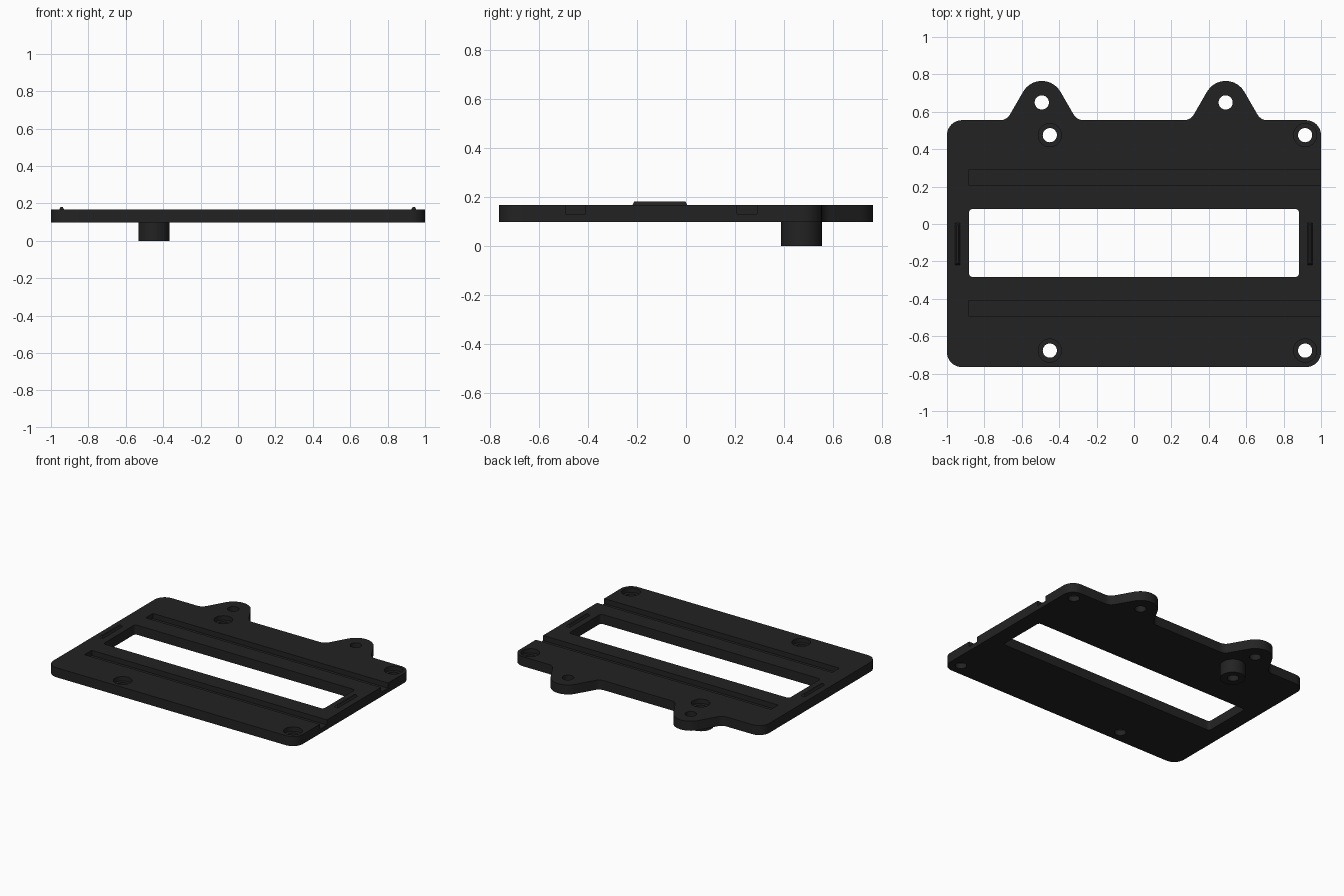
import bpy, bmesh, math
from mathutils import Vector

if "Cube" in bpy.data.objects:
    bpy.data.objects.remove(bpy.data.objects["Cube"])

Z0, Z1 = 0.098, 0.167          # underside and top of the plate

black = bpy.data.materials.new("matte black")
black.diffuse_color = (0.0165, 0.0165, 0.0165, 1)
black.use_nodes = True
black.node_tree.nodes["Principled BSDF"].inputs["Base Color"].default_value = black.diffuse_color


def rounded(points, steps=10):
    """Outline from (x, y, corner radius) points."""
    out = []
    n = len(points)
    for i, (x, y, r) in enumerate(points):
        p = Vector((x, y))
        a = (Vector(points[i - 1][:2]) - p).normalized()
        b = (Vector(points[(i + 1) % n][:2]) - p).normalized()
        half = a.angle(b) / 2
        if r == 0:
            out.append(p)
            continue
        c = p + (a + b).normalized() * (r / math.sin(half))
        start = p + a * (r / math.tan(half)) - c
        end = p + b * (r / math.tan(half)) - c
        turn = math.atan2(start.x * end.y - start.y * end.x, start.dot(end))
        for k in range(steps + 1):
            t = turn * k / steps
            out.append(c + Vector((start.x * math.cos(t) - start.y * math.sin(t),
                                   start.x * math.sin(t) + start.y * math.cos(t))))
    return out


def circle(x, y, r, n=40):
    return [Vector((x + r * math.cos(2 * math.pi * i / n),
                    y + r * math.sin(2 * math.pi * i / n))) for i in range(n)]


def rect(x0, x1, y0, y1, r=0):
    return rounded([(x0, y0, r), (x1, y0, r), (x1, y1, r), (x0, y1, r)])


def prism(name, outline, z0, z1):
    bm = bmesh.new()
    face = bm.faces.new([bm.verts.new((p.x, p.y, z0)) for p in outline])
    ext = bmesh.ops.extrude_face_region(bm, geom=[face])
    bmesh.ops.translate(bm, vec=(0, 0, z1 - z0),
                        verts=[v for v in ext["geom"] if isinstance(v, bmesh.types.BMVert)])
    bmesh.ops.recalc_face_normals(bm, faces=bm.faces)
    mesh = bpy.data.meshes.new(name)
    bm.to_mesh(mesh)
    bm.free()
    ob = bpy.data.objects.new(name, mesh)
    bpy.context.collection.objects.link(ob)
    mesh.materials.append(black)
    return ob


def combine(target, tool, operation):
    tool.hide_render = True
    mod = target.modifiers.new("bool", "BOOLEAN")
    mod.operation, mod.solver, mod.object = operation, "EXACT", tool
    bpy.context.view_layer.objects.active = target
    bpy.ops.object.modifier_apply(modifier=mod.name)
    bpy.data.objects.remove(tool, do_unlink=True)


def cut(outline, z0, z1):
    combine(plate, prism("cutter", outline, z0, z1), "DIFFERENCE")


# plate with two rounded mounting tabs on its back edge
BACK, FRONT, TAB_Y, TAB_R = 0.555, -0.765, 0.65, 0.115
apex = TAB_Y + TAB_R / math.sin(math.radians(30))
foot = (apex - BACK) / math.tan(math.radians(60))
outline = [(-1, FRONT, 0.08), (1, FRONT, 0.08), (1, BACK, 0.08)]
for x in (0.49, -0.493):
    outline += [(x + foot, BACK, 0.06), (x, apex, TAB_R), (x - foot, BACK, 0.06)]
outline.append((-1, BACK, 0.08))
plate = prism("mounting_plate", rounded(outline), Z0, Z1)

# standoff boss below
combine(plate, prism("standoff", circle(-0.45, 0.472, 0.083), 0, Z0 + 0.01), "UNION")

# central window
cut(rect(-0.882, 0.882, -0.283, 0.08, 0.02), -0.1, 0.3)

# rail grooves, open at the right edge
for y0, y1 in ((0.208, 0.29), (-0.492, -0.41)):
    cut(rect(-0.885, 1.1, y0, y1), 0.13, 0.3)

# counterbored screw holes and plain tab holes
for x in (-0.45, 0.915):
    for y in (0.475, -0.677):
        cut(circle(x, y, 0.062), 0.135, 0.3)
        cut(circle(x, y, 0.038), -0.1, 0.3)
for x in (-0.493, 0.49):
    cut(circle(x, TAB_Y, 0.038), -0.1, 0.3)

# small snap ridges with sloped ends and sides
ridges = []
for name, x in (("left_ridge", -0.943), ("right_ridge", 0.94)):
    ridge = prism(name, rect(x - 0.016, x + 0.016, -0.222, 0.008), Z1 - 0.005, 0.182)
    for v in ridge.data.vertices:
        if v.co.z > Z1:
            v.co.x = x + (v.co.x - x) * 0.35
            v.co.y += 0.01 if v.co.y < -0.1 else -0.01
    ridges.append(ridge)

# smooth round walls, crisp edges
bpy.ops.object.select_all(action="DESELECT")
plate.select_set(True)
bpy.context.view_layer.objects.active = plate
bpy.ops.object.shade_smooth_by_angle(angle=math.radians(30))
